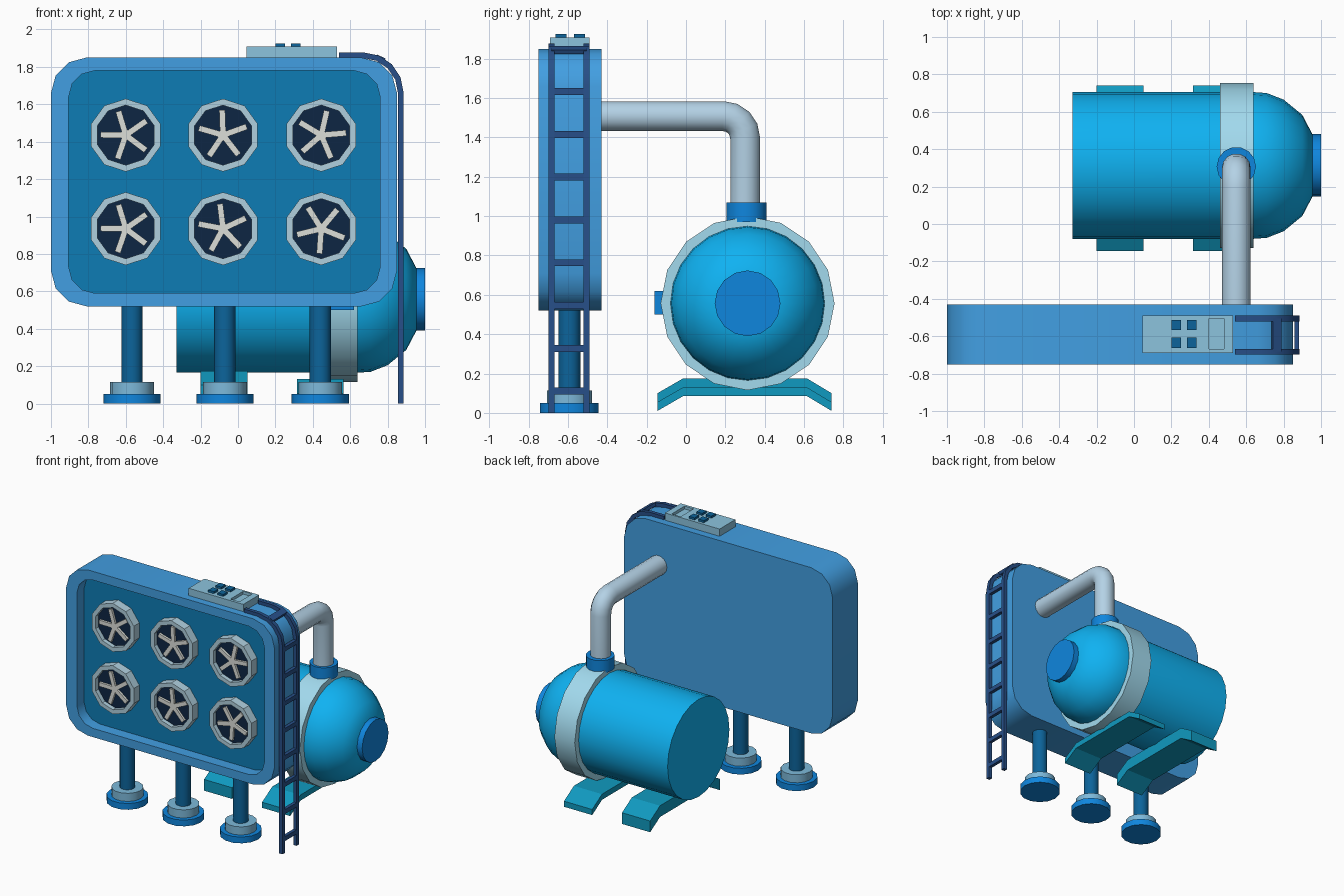
import bpy, bmesh
from math import sin, cos, pi, radians
from mathutils import Vector, Matrix

if "Cube" in bpy.data.objects:
    bpy.data.objects.remove(bpy.data.objects["Cube"])


def mat(name, hexa):
    rgb = [int(hexa[i:i + 2], 16) / 255 for i in (0, 2, 4)]
    m = bpy.data.materials.new(name)
    m.diffuse_color = [((c + 0.055) / 1.055) ** 2.4 if c > 0.04 else c / 12.92 for c in rgb] + [1]
    m.use_nodes = True
    m.node_tree.nodes["Principled BSDF"].inputs["Base Color"].default_value = m.diffuse_color
    return m


SHELL, RECESS = mat("shell_blue", "429FE2"), mat("recess_blue", "0D7CB5")
TANK, BAND = mat("tank_blue", "0FB2F2"), mat("band_pale", "A2DAEE")
PIPE, NAVY = mat("pipe_pale", "B4D2E6"), mat("dark_navy", "0D2644")
LADDER, FLANGE = mat("ladder_blue", "274F88"), mat("flange_blue", "0F86DE")
POST, COLLAR = mat("post_blue", "0C649B"), mat("collar_blue", "7DB9DA")
RING, BLADE = mat("ring_grey", "B0D0DF"), mat("blade_white", "DCDFD9")
SADDLE, PLATE = mat("saddle_teal", "109AC0"), mat("plate_pale", "8CC4DE")


def finish(name, bm, *mats, smooth=True):
    bmesh.ops.recalc_face_normals(bm, faces=bm.faces)
    me = bpy.data.meshes.new(name)
    bm.to_mesh(me)
    bm.free()
    ob = bpy.data.objects.new(name, me)
    bpy.context.collection.objects.link(ob)
    for m in mats:
        me.materials.append(m)
    if smooth:
        bpy.ops.object.select_all(action='DESELECT')
        ob.select_set(True)
        bpy.context.view_layer.objects.active = ob
        bpy.ops.object.shade_smooth_by_angle(angle=radians(32))
    return ob


def loft(name, rings, *mats, smooth=True):
    """Skin matching rings and cap both ends; the last cap takes the last material."""
    bm = bmesh.new()
    vs = [[bm.verts.new(p) for p in r] for r in rings]
    n = len(vs[0])
    for a, b in zip(vs, vs[1:]):
        for i in range(n):
            j = (i + 1) % n
            bm.faces.new((a[i], a[j], b[j], b[i]))
    bm.faces.new(vs[0])
    bm.faces.new(vs[-1]).material_index = len(mats) - 1
    return finish(name, bm, *mats, smooth=smooth)


def lathe(name, axis, centre, profile, n, *mats, phase=0.0):
    """profile = (distance along axis, radius); centre is where distance is 0."""
    u, v = {'X': ((0, 1, 0), (0, 0, 1)), 'Y': ((1, 0, 0), (0, 0, 1)),
            'Z': ((1, 0, 0), (0, 1, 0))}[axis]
    d = Vector({'X': (1, 0, 0), 'Y': (0, 1, 0), 'Z': (0, 0, 1)}[axis])
    angs = [phase + 2 * pi * i / n for i in range(n)]
    rings = [[Vector(centre) + d * t + Vector(u) * r * cos(a) + Vector(v) * r * sin(a)
              for a in angs] for t, r in profile]
    return loft(name, rings, *mats)


def sweep(name, path, side, section, m):
    """Sweep a section (side offset, normal offset) along a planar path with mitred bends."""
    path, side = [Vector(p) for p in path], Vector(side)
    dirs = [(b - a).normalized() for a, b in zip(path, path[1:])]
    rings = []
    for i, p in enumerate(path):
        a, b = dirs[max(i - 1, 0)], dirs[min(i, len(dirs) - 1)]
        t = (a + b).normalized()
        nrm = side.cross(t) / t.dot(a)
        rings.append([p + side * s + nrm * k for s, k in section])
    return loft(name, rings, m)


def boxes(name, items, m):
    """items = (min corner, max corner, optional rotation about y)."""
    bm = bmesh.new()
    for lo, hi, *rot in items:
        lo, hi = Vector(lo), Vector(hi)
        M = Matrix.Translation((lo + hi) / 2) @ Matrix.Rotation(rot[0] if rot else 0, 4, 'Y')
        bmesh.ops.create_cube(bm, size=1, matrix=M @ Matrix.Diagonal((*(hi - lo), 1)))
    return finish(name, bm, m, smooth=False)


def arc(cx, cz, r, a0, a1, steps):
    return [(cx + r * cos(radians(a0 + (a1 - a0) * i / steps)),
             cz + r * sin(radians(a0 + (a1 - a0) * i / steps))) for i in range(steps + 1)]


def rounded(x0, x1, z0, z1, r, y):
    pts = []
    for cx, cz, a in ((x1 - r, z1 - r, 0), (x0 + r, z1 - r, 90),
                      (x0 + r, z0 + r, 180), (x1 - r, z0 + r, 270)):
        pts += arc(cx, cz, r, a, a + 90, 3)
    return [(x, y, z) for x, z in pts]


# Fan housing: rounded slab with a recessed front
outer, inner = (-1, 0.85, 0.52, 1.85, 0.19), (-0.905, 0.76, 0.59, 1.78, 0.14)
loft("fan_housing", [rounded(*outer, -0.43), rounded(*outer, -0.75),
                     rounded(*inner, -0.75), rounded(*inner, -0.66)], SHELL, RECESS)

# Six fans: rim, dark disc and five blades each
turns = iter((35, 20, 5, 35, 25, 50))
for row, z in (("top", 1.435), ("bottom", 0.935)):
    for col, x in (("left", -0.6), ("middle", -0.08), ("right", 0.445)):
        lathe(f"fan_{row}_{col}", 'Y', (x, -0.66, z),
              [(0, 0.195), (-0.07, 0.195), (-0.07, 0.16), (-0.035, 0.16)],
              10, RING, NAVY, phase=pi / 2)
        spin = radians(next(turns))
        bl = []
        for k in range(5):
            a = spin + k * 2 * pi / 5
            c = Vector((x + 0.067 * cos(a), -0.703, z + 0.067 * sin(a)))
            h = Vector((0.067, 0.01, 0.016))
            bl.append((c - h, c + h, -a))
        boxes(f"fan_blades_{row}_{col}", bl, BLADE)

# Three legs with stepped feet
for side, x in (("left", -0.567), ("middle", -0.07), ("right", 0.44)):
    p = (x, -0.593, 0)
    lathe(f"foot_{side}", 'Z', p, [(0, 0.153), (0.05, 0.153)], 14, FLANGE)
    lathe(f"collar_{side}", 'Z', p, [(0.05, 0.117), (0.115, 0.117)], 14, COLLAR)
    lathe(f"leg_{side}", 'Z', p, [(0.1, 0.057), (0.55, 0.057)], 14, POST)

# Tank with domed end, band, end cap and side fitting
c = (0, 0.313, 0.557)
lathe("tank", 'X', c, [(-0.33, 0.392), (0.64, 0.392), (0.71, 0.387), (0.80, 0.352),
                       (0.90, 0.27), (0.955, 0.165)], 24, TANK)
lathe("tank_band", 'X', c, [(0.46, 0.442), (0.64, 0.442)], 16, BAND)
lathe("tank_end_cap", 'X', c, [(0.93, 0.167), (1.0, 0.167)], 16, FLANGE)
boxes("tank_side_fitting", [((0.48, -0.16, 0.5), (0.62, -0.1, 0.62))], FLANGE)

# Pipe from housing to tank, with flange
bend = arc(0.19, 1.398, 0.11, 90, 0, 4)
path = [(0.547, y, z) for y, z in [(-0.46, 1.508)] + bend + [(0.3, 1.0)]]
sweep("pipe", path, (1, 0, 0), [(0.077 * cos(2 * pi * i / 14), 0.077 * sin(2 * pi * i / 14))
                                for i in range(14)], PIPE)
lathe("pipe_flange", 'Z', (0.547, 0.307, 0.97), [(0, 0.105), (0.1, 0.105)], 14, FLANGE)

# Saddles under the tank
for side, x0, x1, t in (("left", -0.2, 0.05, 0.09), ("right", 0.315, 0.565, 0.045)):
    low = [(-0.145, 0.01), (-0.015, 0.085), (0.615, 0.085), (0.74, 0.01)]
    prof = low + [(y, z + t) for y, z in reversed(low)]
    loft(f"saddle_{side}", [[(x, y, z) for y, z in prof] for x in (x0, x1)], SADDLE, smooth=False)

# Ladder following the housing corner
rail = [(0.87, 0)] + arc(0.67, 1.662, 0.2, 0, 90, 4) + [(0.54, 1.862)]
sec = [(-0.015, -0.015), (0.015, -0.015), (0.015, 0.015), (-0.015, 0.015)]
for side, y in (("front", -0.683), ("back", -0.505)):
    sweep(f"ladder_rail_{side}", [(x, y, z) for x, z in rail], (0, 1, 0), sec, LADDER)
rungs = [((0.857, -0.683, 0.093 + 0.2175 * i), (0.883, -0.505, 0.128 + 0.2175 * i))
         for i in range(8)]
rungs.append(((0.737, -0.683, 1.832), (0.787, -0.505, 1.856), radians(24)))
boxes("ladder_rungs", rungs, LADDER)

# Control box on top: plate with a sunken tray, and four buttons
y0, y1, z0, z1 = -0.69, -0.49, 1.845, 1.908
boxes("control_box", [((0.045, y0, z0), (0.40, y1, z1)), ((0.48, y0, z0), (0.53, y1, z1)),
                      ((0.40, y0, z0), (0.48, -0.668, z1)), ((0.40, -0.505, z0), (0.48, y1, z1)),
                      ((0.40, -0.668, z0), (0.48, -0.505, 1.885))], PLATE)
boxes("control_buttons", [((x, y, 1.9), (x + 0.05, y + 0.055, 1.925))
                          for x in (0.2, 0.283) for y in (-0.663, -0.568)], POST)
